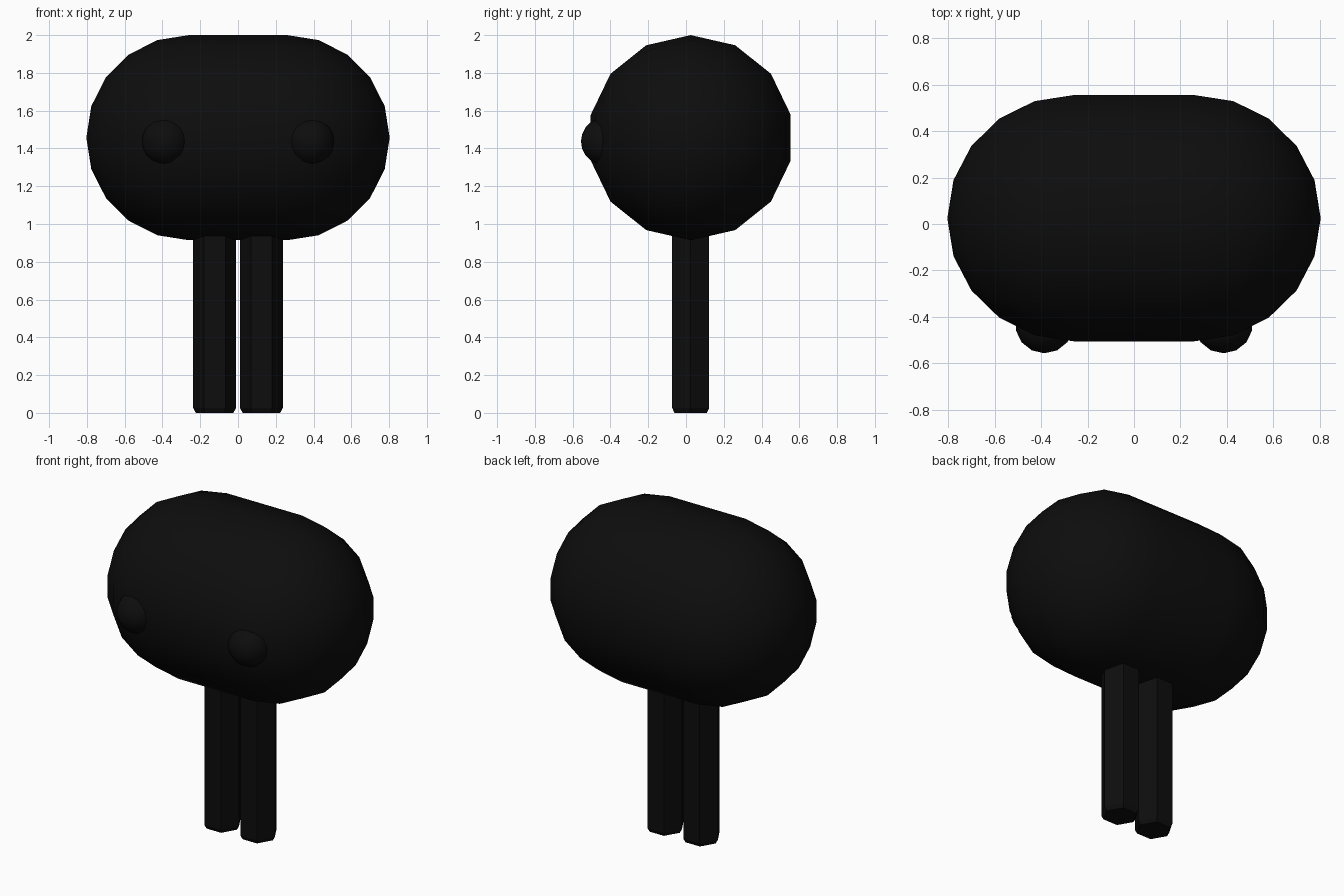
import bpy, bmesh
from math import sin, cos, pi
from mathutils import Matrix, Vector

if "Cube" in bpy.data.objects:
    bpy.data.objects.remove(bpy.data.objects["Cube"])

black = bpy.data.materials.new("black")
black.diffuse_color = (0.004, 0.004, 0.004, 1)
black.use_nodes = True
black.node_tree.nodes["Principled BSDF"].inputs["Base Color"].default_value = black.diffuse_color


def finish(name, bm, smooth):
    bmesh.ops.recalc_face_normals(bm, faces=bm.faces)
    mesh = bpy.data.meshes.new(name)
    bm.to_mesh(mesh)
    bm.free()
    mesh.materials.append(black)
    for p in mesh.polygons:
        p.use_smooth = smooth
    obj = bpy.data.objects.new(name, mesh)
    bpy.context.collection.objects.link(obj)
    return obj


def lathe(name, profile, sides, matrix, smooth):
    """Rings of (radius, height) around local z; zero radius makes a pole."""
    bm = bmesh.new()
    rings = []
    for r, h in profile:
        count = sides if r > 0 else 1
        rings.append([bm.verts.new(matrix @ Vector((r * cos(2 * pi * i / sides),
                                                    r * sin(2 * pi * i / sides), h)))
                      for i in range(count)])
    for a, b in zip(rings, rings[1:]):
        for i in range(sides):
            j = (i + 1) % sides
            quad = [a[i % len(a)], a[j % len(a)], b[j % len(b)], b[i % len(b)]]
            bm.faces.new(list(dict.fromkeys(quad)))
    for ring in (rings[0], rings[-1]):
        if len(ring) > 1:
            bm.faces.new(ring)
    return finish(name, bm, smooth)


# Body: sideways capsule, 14 sides, five steps per rounded end
R, HALF = 0.543, 0.26
cap = [(R * cos(k * pi / 10) if k < 5 else 0, HALF + R * sin(k * pi / 10)) for k in range(6)]
profile = [(r, -h) for r, h in reversed(cap)] + cap
lathe("body", profile, 14,
      Matrix.Translation((0, 0.025, 1.457)) @ Matrix.Rotation(pi / 2, 4, 'Y'), True)

for side, label in ((-1, "left"), (1, "right")):
    # Hexagonal leg with bevelled foot
    lathe(label + "_leg", [(0.099, 0), (0.113, 0.025), (0.113, 1.0)], 6,
          Matrix.Translation((side * 0.124, 0.025, 0)), False)

    # Eye: ball half sunk in the body
    bm = bmesh.new()
    bmesh.ops.create_uvsphere(bm, u_segments=14, v_segments=10, radius=0.126,
                              matrix=Matrix.Translation((side * 0.385, -0.43, 1.437)))
    finish(label + "_eye", bm, True)
